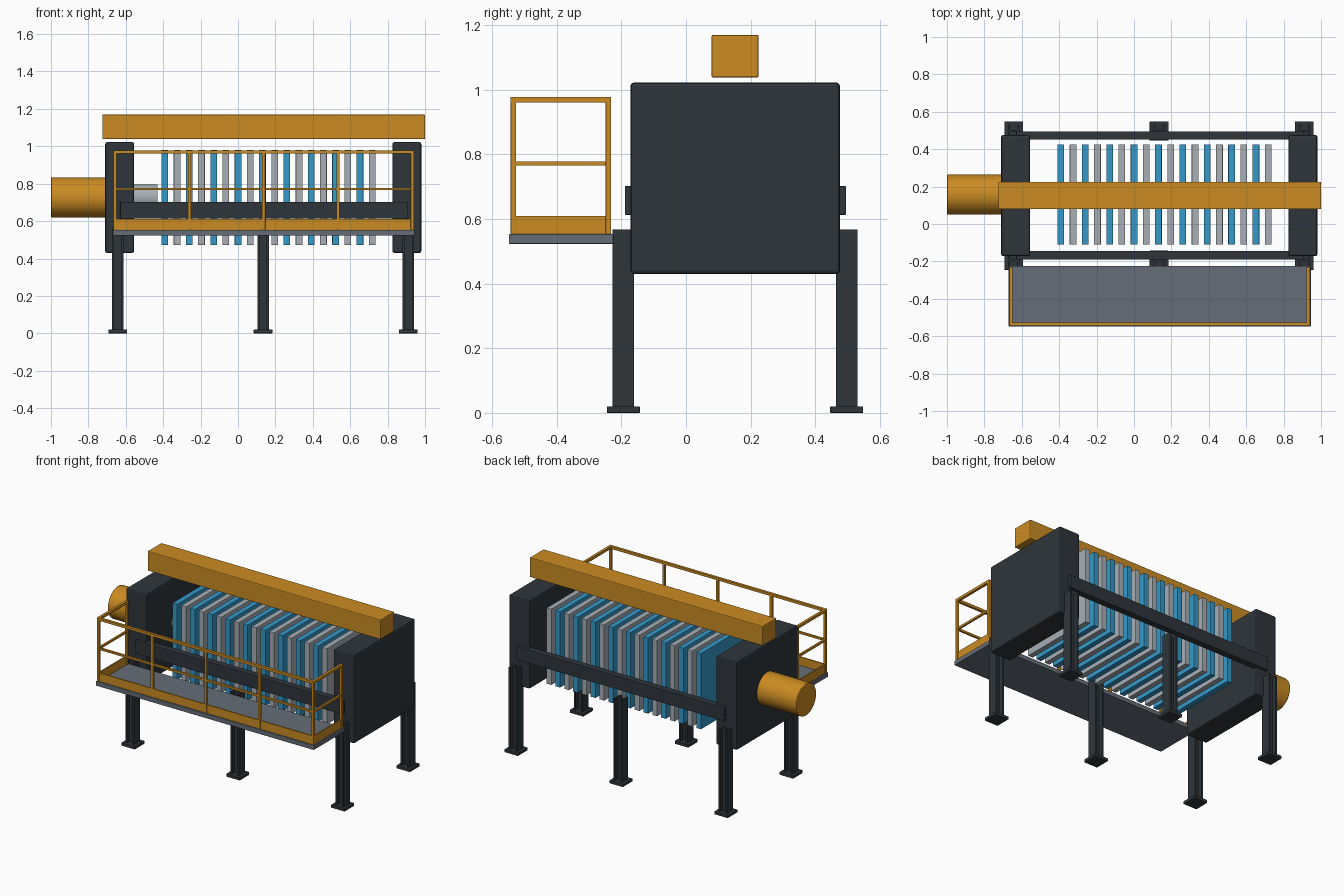
import bpy
import math
from mathutils import Vector

if "Cube" in bpy.data.objects:
    bpy.data.objects.remove(bpy.data.objects["Cube"], do_unlink=True)


def material(name, rgb):
    m = bpy.data.materials.new(name)
    m.use_nodes = True
    color = (*rgb, 1.0)
    m.diffuse_color = color
    m.node_tree.nodes["Principled BSDF"].inputs["Base Color"].default_value = color
    return m


YELLOW = material("safety_yellow", (0.60, 0.26, 0.016))
DARK = material("dark_steel", (0.028, 0.036, 0.044))
BLUE = material("plate_blue", (0.035, 0.32, 0.59))
LIGHT = material("plate_grey", (0.39, 0.43, 0.46))
DECK = material("deck_grey", (0.13, 0.155, 0.185))


def add_bevel(obj, width):
    mod = obj.modifiers.new("edge_bevel", 'BEVEL')
    mod.width = width
    mod.segments = 2
    mod.limit_method = 'ANGLE'


def box(name, x, y, z, mat, bevel=0.0):
    """Box from its (min, max) extent on each axis."""
    lo, hi = Vector((x[0], y[0], z[0])), Vector((x[1], y[1], z[1]))
    bpy.ops.mesh.primitive_cube_add(size=1, location=(lo + hi) / 2)
    obj = bpy.context.object
    obj.name = name
    obj.scale = hi - lo
    bpy.ops.object.transform_apply(location=False, rotation=False, scale=True)
    obj.data.materials.append(mat)
    if bevel:
        add_bevel(obj, bevel)
    return obj


def around(c, half):
    return (c - half, c + half)


def cylinder_x(name, x, y, z, radius, mat, bevel=0.0):
    bpy.ops.mesh.primitive_cylinder_add(
        vertices=40, radius=radius, depth=x[1] - x[0],
        location=(sum(x) / 2, y, z), rotation=(0, math.pi / 2, 0))
    obj = bpy.context.object
    obj.name = name
    obj.data.materials.append(mat)
    bpy.ops.object.shade_smooth_by_angle(angle=math.radians(35))
    if bevel:
        add_bevel(obj, bevel)


MID_Y = 0.152

# Heavy end blocks
for side, x in (("right", (-0.71, -0.555)), ("left", (0.825, 0.98))):
    box(side + "_end_block", x, around(MID_Y, 0.324), (0.43, 1.022), DARK, 0.01)

# Overhead beam
box("overhead_beam", (-0.725, 1.0), around(MID_Y, 0.073), (1.038, 1.17), YELLOW, 0.005)

# Hydraulic drive and its ram
cylinder_x("drive_cylinder", (-1.0, -0.70), 0.157, 0.727, 0.107, YELLOW, 0.004)
cylinder_x("ram", (-0.57, -0.43), 0.157, 0.727, 0.068, LIGHT)

# Side rails that carry the plates
for name, y in (("front", -0.167), ("back", 0.473)):
    box(name + "_side_rail", (-0.63, 0.91), around(y, 0.0225), (0.613, 0.702), DARK, 0.003)

# Plate pack, alternating colours
for i in range(18):
    box(f"filter_plate_{i + 1}", around(-0.391 + i * 0.0652, 0.018),
        (-0.11, 0.425), (0.472, 0.98), LIGHT if i % 2 else BLUE, 0.002)

# H-section legs on foot plates
for row, y in (("front", -0.194), ("back", 0.497)):
    for n, x in enumerate((-0.643, 0.134, 0.911)):
        tag = f"{row}_leg_{n + 1}"
        for s in (-1, 1):
            box(f"{tag}_flange_{'left' if s > 0 else 'right'}", around(x + s * 0.025, 0.006),
                around(y, 0.033), (0.015, 0.567), DARK)
        box(tag + "_web", around(x, 0.022), around(y, 0.006), (0.015, 0.567), DARK)
        box(tag + "_foot", around(x, 0.05), around(y, 0.051), (0, 0.02), DARK, 0.002)

# Walkway deck
X0, X1 = -0.657, 0.932
Y0, Y1 = -0.534, -0.24
FLOOR = 0.553
box("walkway_deck", (-0.67, 0.945), (-0.548, -0.225), (0.523, FLOOR), DECK, 0.003)

# Guard posts: five along the front, one at each inner corner
T = 0.0085
posts = [(X0 + i * (X1 - X0) / 4, Y0) for i in range(5)] + [(X0, Y1), (X1, Y1)]
for i, (x, y) in enumerate(posts):
    box(f"guard_post_{i + 1}", around(x, T), around(y, T), (FLOOR, 0.97), YELLOW, 0.002)

# Handrail, middle rail and toe board on three sides
for name, z, half in (("handrail", (0.961, 0.978), T),
                      ("middle_rail", (0.765, 0.778), 0.0065),
                      ("toe_board", (FLOOR, 0.61), 0.004)):
    box("front_" + name, (X0 - half, X1 + half), around(Y0, half), z, YELLOW)
    for side, x in (("right", X0), ("left", X1)):
        box(f"{side}_{name}", around(x, half), (Y0, Y1 + half), z, YELLOW)
